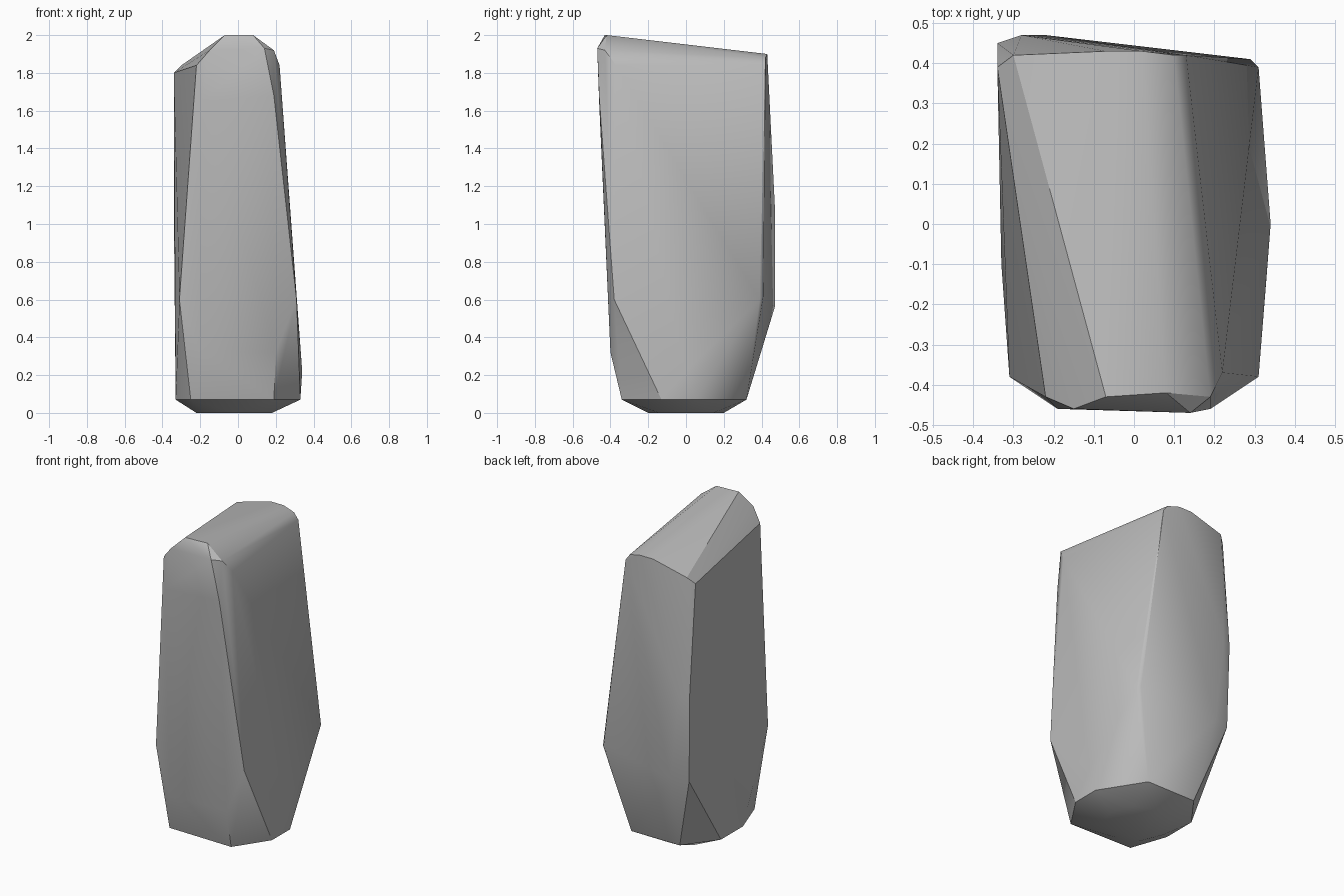
import bpy
import bmesh
import math

# Remove only the default cube
default_cube = bpy.data.objects.get("Cube")
if default_cube:
    bpy.data.objects.remove(default_cube, do_unlink=True)


def make_material(name, colour):
    material = bpy.data.materials.new(name)
    material.use_nodes = True
    material.diffuse_color = colour
    shader = material.node_tree.nodes["Principled BSDF"]
    shader.inputs["Base Color"].default_value = colour
    shader.inputs["Roughness"].default_value = 0.9
    return material


def make_hull(name, points, material):
    """Wrap a convex stone around its corner points, given in hundredths."""
    mesh = bpy.data.meshes.new(name)
    bm = bmesh.new()
    for point in points:
        bm.verts.new([value / 100 for value in point])
    result = bmesh.ops.convex_hull(bm, input=bm.verts)
    loose = [v for v in bm.verts if not v.link_faces]
    bmesh.ops.delete(bm, geom=loose, context="VERTS")
    bmesh.ops.recalc_face_normals(bm, faces=bm.faces)
    bm.to_mesh(mesh)
    bm.free()
    mesh.materials.append(material)
    stone = bpy.data.objects.new(name, mesh)
    bpy.context.collection.objects.link(stone)
    return stone


# Crown: rounded front end, lower and twisted at the back
front_crown = [(-22, -43, 184), (-15, -46, 192), (-7, -43, 200),
               (8, -42, 200), (14, -47, 193), (19, -43, 192), (22, -37, 184)]
back_crown = [(-34, 39, 180), (-30, 42, 184), (-7, 43, 190),
              (2, 43, 190), (10, 42, 188), (13, 42, 184)]

# Flanks: front corners, back corners and the bulge of each side
front_flank = [(19, -46, 168), (-19, -46, 165), (31, -38, 60), (-31, -38, 60),
               (20, -40, 32), (-20, -40, 32)]
back_flank = [(-34, 45, 110), (-28, 47, 110), (-22, 47, 56), (-33, 44, 56),
              (31, 39, 60), (29, 41, 62)]
side_bulge = [(34, 0, 22), (-33, -2, 20)]

# Foot: a wide rim tapering to a small base
foot_rim = [(33, -13, 7), (33, 5, 7), (19, -34, 7), (-25, -33, 7),
            (-33, -10, 7), (-33, 12, 7), (16, 32, 7), (-18, 32, 7)]
foot_base = [(20 * math.cos(a * math.tau / 8) - 2,
              20 * math.sin(a * math.tau / 8), 0) for a in range(8)]

grey_stone = make_material("grey stone", (0.5, 0.5, 0.5, 1))
standing_stone = make_hull(
    "standing_stone",
    front_crown + back_crown + front_flank + back_flank
    + side_bulge + foot_rim + foot_base,
    grey_stone)

# Soft shading across shallow facets, crisp edges on the corners
bpy.ops.object.select_all(action="DESELECT")
standing_stone.select_set(True)
bpy.context.view_layer.objects.active = standing_stone
bpy.ops.object.shade_smooth_by_angle(angle=math.radians(30))
